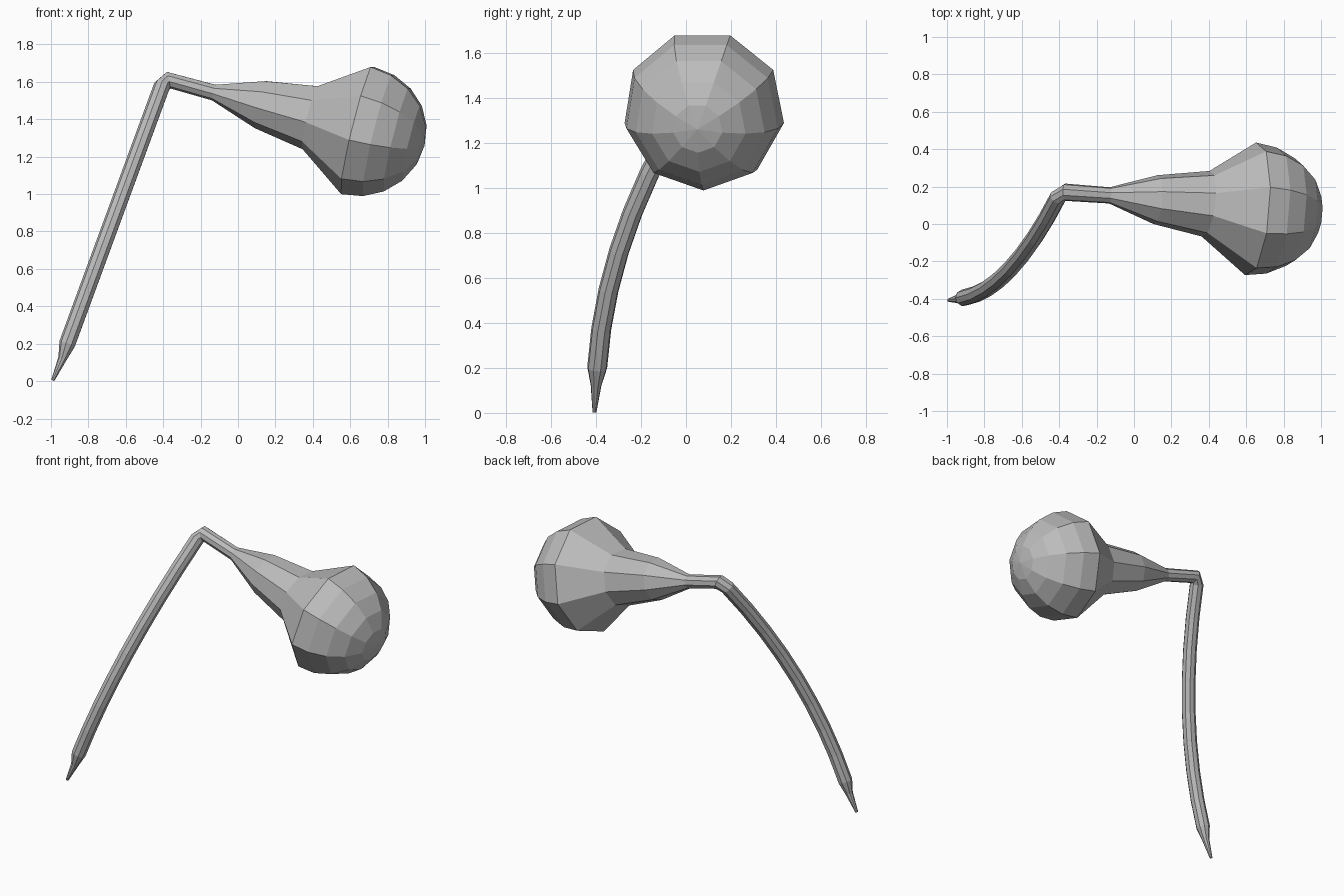
import bpy, bmesh, math
from mathutils import Vector

if "Cube" in bpy.data.objects:
    bpy.data.objects.remove(bpy.data.objects["Cube"], do_unlink=True)

SIDES = 9

grey = bpy.data.materials.new("plain grey")
grey.use_nodes = True
colour = (0.5, 0.5, 0.5, 1)
grey.diffuse_color = colour
grey.node_tree.nodes["Principled BSDF"].inputs["Base Color"].default_value = colour


def sweep(name, stations):
    """Skin nine-sided rings (centre, direction, radius) without twist."""
    bm = bmesh.new()
    previous, last_dir = None, None
    for centre, direction, radius in stations:
        direction = Vector(direction).normalized()
        if last_dir is None:
            spoke = Vector((0, 0, -1))
            spoke = (spoke - direction * spoke.dot(direction)).normalized()
        else:
            spoke = last_dir.rotation_difference(direction) @ spoke
        side = direction.cross(spoke)
        ring = []
        for i in range(SIDES):
            a = math.tau * i / SIDES
            offset = spoke * math.cos(a) + side * math.sin(a)
            ring.append(bm.verts.new(Vector(centre) + offset * radius))
        if previous:
            for i in range(SIDES):
                j = (i + 1) % SIDES
                bm.faces.new((previous[i], previous[j], ring[j], ring[i]))
        previous, last_dir = ring, direction
    bm.faces.new(previous)
    bmesh.ops.remove_doubles(bm, verts=bm.verts, dist=0.0005)
    bmesh.ops.recalc_face_normals(bm, faces=bm.faces)
    mesh = bpy.data.meshes.new(name)
    bm.to_mesh(mesh)
    bm.free()
    mesh.materials.append(grey)
    obj = bpy.data.objects.new(name, mesh)
    bpy.context.collection.objects.link(obj)


# Rounded end of the bulb, from its pole back to the widest rim
bulb = Vector((0.638, 0.08, 1.35))
back = Vector((-0.967, 0.08, 0.24)).normalized()
rim, steps = 0.361, 5
stations = []
for k in range(steps + 1):
    a = math.pi / 2 * k / steps
    stations.append((bulb - back * 0.372 * math.cos(a), back, max(rim * math.sin(a), 0.0001)))

# Neck narrowing towards the knee
stations += [
    ((0.39, 0.108, 1.413), (-0.96, 0.12, 0.25), 0.179),
    ((0.12, 0.13, 1.482), (-0.97, 0.08, 0.23), 0.133),
    ((-0.13, 0.153, 1.544), (-0.97, 0.05, 0.21), 0.044),
    ((-0.37, 0.17, 1.61), (-0.97, 0, -0.22), 0.047),
]

# Bowed stem from the knee down
length = 1.38
for k in range(9):
    t = 1 - k / 8
    centre = (-0.912 + 0.507 * t, -0.395 + 0.09 * t + 0.45 * t * t, 0.2 + length * t)
    stations.append((centre, (-0.507, -0.09 - 0.9 * t, -length), 0.045))

# Pointed tip
stations += [
    ((-0.938, -0.4, 0.12), (-0.4, -0.05, -1), 0.024),
    ((-0.99, -0.407, 0.004), (-0.4, -0.05, -1), 0.009),
]

sweep("bulb_with_stem", stations)
